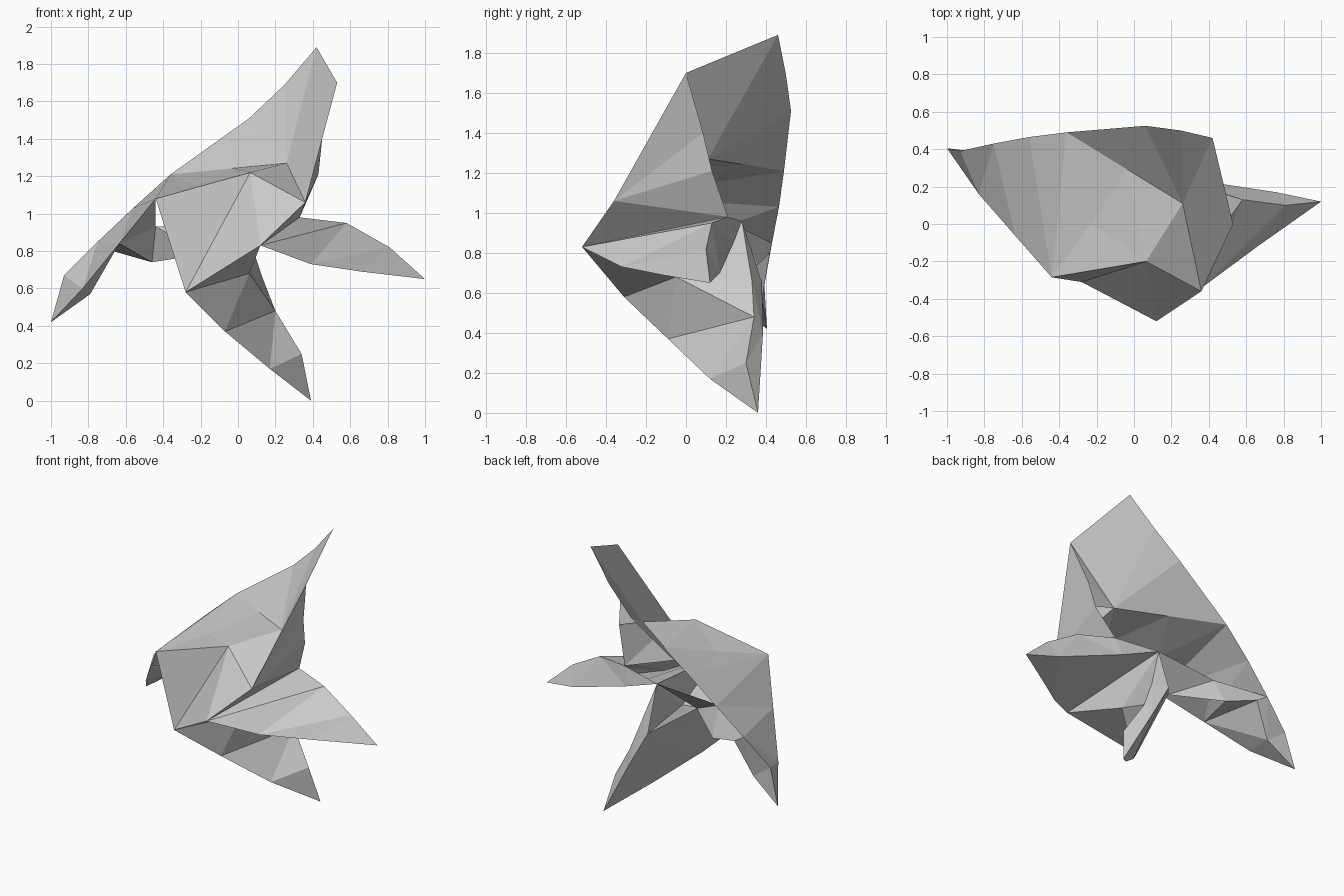
import bpy
import bmesh
from mathutils import Vector

cube = bpy.data.objects.get("Cube")
if cube:
    bpy.data.objects.remove(cube, do_unlink=True)

# Single paper colour
paper = bpy.data.materials.new("paper grey")
paper.use_nodes = True
grey = (0.6, 0.6, 0.6, 1)
paper.diffuse_color = grey
paper.node_tree.nodes["Principled BSDF"].inputs["Base Color"].default_value = grey


def point(x, y, z):
    return Vector((x, y, z))


def middle(start, end, amount=0.5):
    return start.lerp(end, amount)


def strip(*points):
    """Zigzag run of triangles."""
    return [points[i:i + 3] for i in range(len(points) - 2)]


def fan(centre, *rim):
    """Triangles that share one centre."""
    return [(centre, a, b) for a, b in zip(rim, rim[1:])]


def sheet(name, triangles, outward):
    """Folded flat-shaded sheet whose faces look toward the outward hint."""
    bm = bmesh.new()
    for triangle in triangles:
        face = bm.faces.new([bm.verts.new(p) for p in triangle])
        face.normal_update()
        if face.normal.dot(Vector(outward)) < 0:
            face.normal_flip()
    bmesh.ops.remove_doubles(bm, verts=bm.verts, dist=0.001)
    mesh = bpy.data.meshes.new(name)
    bm.to_mesh(mesh)
    bm.free()
    mesh.materials.append(paper)
    obj = bpy.data.objects.new(name, mesh)
    bpy.context.collection.objects.link(obj)
    return obj


# Curved back ridge, from the high tip down to the side tip
peak = point(0.42, 0.46, 1.89)
ridge_high = point(0.25, 0.5, 1.69)
ridge_crown = point(0.06, 0.525, 1.51)
ridge_mid = point(-0.36, 0.49, 1.21)
ridge_low = point(-0.56, 0.465, 1.03)
ridge_bend = point(-0.75, 0.43, 0.85)
ridge_end = point(-0.93, 0.39, 0.67)
side_tip = point(-1, 0.405, 0.42)

# Main folds of the body
shoulder = point(0.53, 0, 1.7)
neck = point(0.45, 0.085, 1.4)
cheek = point(0.36, -0.36, 1.06)
beak = point(0.12, -0.52, 0.83)
brow = point(0.065, -0.2, 1.22)
corner = point(-0.44, -0.285, 1.08)
chin = point(-0.28, -0.31, 0.58)
pocket = point(0.26, 0.11, 1.27)
seam = middle(pocket, ridge_mid, 0.48)
saddle = point(-0.23, 0, 1.15)
hinge = point(0.43, 0.13, 1.21)
armpit = point(0.33, 0.21, 0.98)
core = point(0.03, 0.28, 0.96)

# Lower folds of the side wing
wing_front = point(-0.83, 0.16, 0.6)
wing_edge = middle(corner, wing_front)
wing_back = point(-0.79, 0.38, 0.57)
wing_notch = point(-0.67, 0.42, 0.8)
flap_low = point(-0.46, 0.36, 0.74)
flap_fold = point(-0.44, 0.265, 0.93)
flap_inner = point(-0.175, 0.13, 0.785)

# Tall wing and the top of the body
sheet("tall_wing",
      fan(pocket, cheek, shoulder, peak, ridge_high, ridge_crown, ridge_mid),
      (-0.5, -0.4, 0.8))
sheet("body_top",
      [(brow, cheek, pocket), (brow, pocket, seam)]
      + fan(saddle, brow, seam, ridge_mid, corner, brow), (0, 0, 1))
sheet("body_front",
      fan(brow, corner, chin, beak, cheek), (0, -1, 0))
sheet("body_side",
      fan(cheek, shoulder, neck, hinge, armpit, beak), (1, 0, 0))
sheet("neck_fold",
      fan(pocket, hinge, neck, shoulder), (0.3, 0.5, -0.8))

# Side wing
sheet("side_wing_top",
      strip(ridge_mid, corner, ridge_low, wing_edge, ridge_bend, wing_front,
            ridge_end, side_tip), (-0.4, -0.3, 0.8))
sheet("side_wing_back",
      fan(wing_back, wing_notch, ridge_bend, ridge_end, side_tip),
      (0.2, 1, -0.2))
sheet("side_wing_underside",
      fan(wing_edge, corner, flap_fold, flap_low, wing_notch, wing_back,
          wing_front) + [(wing_front, wing_back, side_tip)],
      (0.3, -0.4, -0.8))
sheet("side_wing_flap",
      fan(flap_fold, ridge_bend, wing_notch, flap_low, flap_inner, core),
      (0, 1, 0))

# Fin: upper crease, front edge and back edge meet at the tip
fin_tip = point(1, 0.12, 0.65)
crease_inner = point(0.58, 0.13, 0.95)
crease_outer = point(0.81, 0.1, 0.82)
fin_inner = point(0.39, -0.32, 0.73)
fin_outer = point(0.66, -0.12, 0.69)
fin_back = point(0.3, 0.24, 0.855)
fin_back_outer = point(0.76, 0.17, 0.7)
sheet("fin_front",
      strip(armpit, beak, crease_inner, fin_inner, crease_outer, fin_outer,
            fin_tip), (0, -0.8, 0.6))
sheet("fin_back",
      strip(core, armpit, fin_back, crease_inner, fin_back_outer,
            crease_outer, fin_tip), (0, 1, 0.2))
sheet("fin_underside",
      strip(core, beak, fin_back, fin_inner, fin_back_outer, fin_outer,
            fin_tip), (0, 0, -1))

# Leg: front edge, outer crease and back edge meet at the foot
foot = point(0.39, 0.36, 0)
shin_upper = point(-0.07, -0.09, 0.37)
shin_lower = point(0.17, 0.12, 0.17)
groin = point(0.06, -0.05, 0.68)
hip = point(0.13, 0.33, 0.66)
knee = point(0.2, 0.34, 0.48)
ankle = point(0.34, 0.3, 0.25)
calf_upper = point(0.03, 0.38, 0.65)
calf_lower = point(0.17, 0.385, 0.4)
sheet("leg_front",
      fan(groin, knee, shin_upper, chin, beak, core, hip, knee)
      + strip(shin_upper, knee, shin_lower, ankle, foot), (0.8, -0.4, 0.3))
sheet("leg_side",
      strip(core, calf_upper, hip, calf_lower, knee)
      + strip(knee, calf_lower, ankle, foot), (0.7, 0.7, 0.2))
sheet("leg_back",
      strip(flap_inner, chin, calf_upper, shin_upper, calf_lower, shin_lower,
            foot), (-0.7, 0.5, -0.3))
